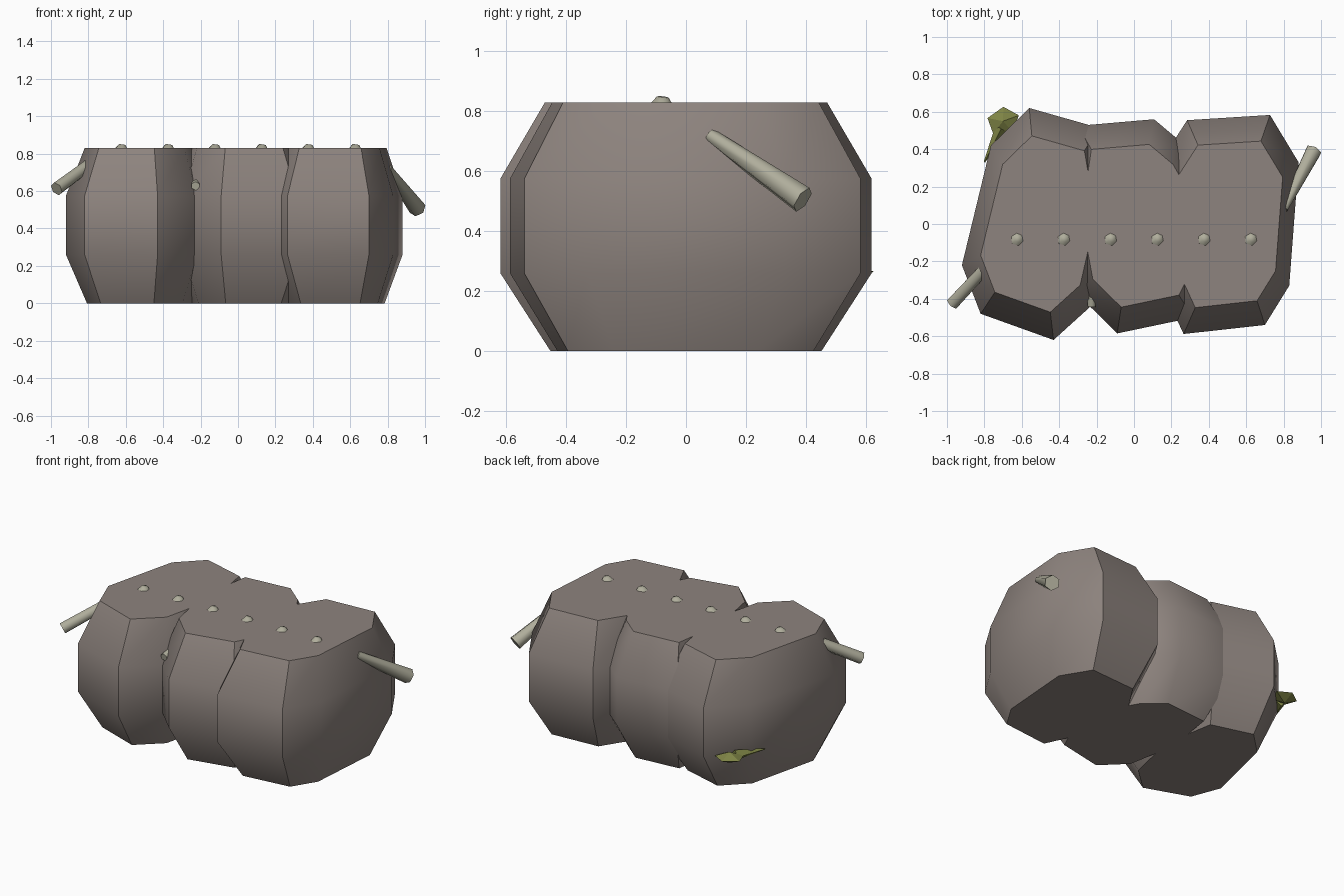
import bpy, bmesh, math
from mathutils import Vector, Matrix

cube = bpy.data.objects.get("Cube")
if cube:
    bpy.data.objects.remove(cube, do_unlink=True)


def material(name, rgb):
    m = bpy.data.materials.new(name)
    m.use_nodes = True
    m.diffuse_color = (*rgb, 1)
    m.node_tree.nodes["Principled BSDF"].inputs["Base Color"].default_value = (*rgb, 1)
    return m


stone = material("warm grey stone", (0.27, 0.23, 0.21))
bone = material("pale bone", (0.43, 0.42, 0.33))
moss = material("moss green", (0.21, 0.23, 0.06))


def finish(name, bm, mat, smooth=None):
    bmesh.ops.recalc_face_normals(bm, faces=bm.faces)
    me = bpy.data.meshes.new(name)
    bm.to_mesh(me)
    bm.free()
    me.materials.append(mat)
    ob = bpy.data.objects.new(name, me)
    bpy.context.collection.objects.link(ob)
    if smooth:
        smooth_by_angle(ob, smooth)
    return ob


def smooth_by_angle(ob, degrees):
    bpy.ops.object.select_all(action='DESELECT')
    ob.select_set(True)
    bpy.context.view_layer.objects.active = ob
    bpy.ops.object.shade_smooth_by_angle(angle=math.radians(degrees))


def lobe(name, outline, cx):
    """Faceted boulder: one outline scaled about its centre at four heights."""
    bm = bmesh.new()
    rings = []
    for z, s in ((0, 0.73), (0.26, 1), (0.575, 1), (0.83, 0.76)):
        rings.append([bm.verts.new((cx + (x - cx) * s, y * s, z)) for x, y in outline])
    n = len(outline)
    for a, b in zip(rings, rings[1:]):
        for i in range(n):
            j = (i + 1) % n
            bm.faces.new((a[i], a[j], b[j], b[i]))
    bm.faces.new(rings[0][::-1])
    bm.faces.new(rings[-1])
    return finish(name, bm, stone, 42)


def peg(name, start, end, r1, r2, mat, sides=6, smooth=65):
    """Tapered rod between two points."""
    a, b = Vector(start), Vector(end)
    d = b - a
    rot = d.to_track_quat('Z', 'Y').to_matrix().to_4x4()
    bm = bmesh.new()
    bmesh.ops.create_cone(bm, cap_ends=True, segments=sides, radius1=r1, radius2=r2,
                          depth=d.length, matrix=Matrix.Translation((a + b) / 2) @ rot)
    return finish(name, bm, mat, smooth)


# Three overlapping boulder lobes
lobe("right_lobe", [(-.92, -.22), (-.82, -.48), (-.43, -.62), (-.22, -.43),
                    (-.11, .05), (-.19, .515), (-.56, .62), (-.765, .42)], -.503)
lobe("middle_lobe", [(-.29, -.387), (-.09, -.585), (.316, -.5), (.42, -.29),
                     (.4, .2), (.274, .42), (.107, .56), (-.3, .525), (-.37, .05)], 0)
lobe("left_lobe", [(.265, -.588), (.70, -.54), (.83, -.33), (.88, .33),
                   (.727, .583), (.284, .555), (.12, .3), (.16, -.36)], .525)

# Row of studs along the top
for i in range(6):
    x = -0.625 + 0.25 * i
    peg(f"top_stud_{i + 1}", (x, -.082, .81), (x + .005, -.078, .848), .048, .02, bone)

# Pegs driven into the sides and the front crevice
peg("right_peg", (-.77, -.21, .76), (-.97, -.425, .612), .034, .038, bone)
peg("left_peg", (.80, .08, .72), (.96, .39, .505), .025, .047, bone)
peg("crevice_peg", (-.22, -.32, .65), (-.227, -.44, .627), .03, .024, bone)

# Moss sprig: flattened bud and a thin stem
bm = bmesh.new()
bud = Matrix.Translation((-.70, .55, .265)) @ Matrix.Rotation(math.radians(20), 4, 'Z')
rim = [bm.verts.new(bud @ Vector((.09 * math.cos(t), .075 * math.sin(t), 0)))
       for t in (math.tau * i / 5 for i in range(5))]
for h in (-.035, .035):
    tip = bm.verts.new(bud @ Vector((0, 0, h)))
    for i in range(5):
        bm.faces.new((rim[i], rim[(i + 1) % 5], tip))
finish("moss_bud", bm, moss)
peg("moss_stem", (-.71, .51, .265), (-.80, .33, .262), .035, .004, moss, 4, None)
